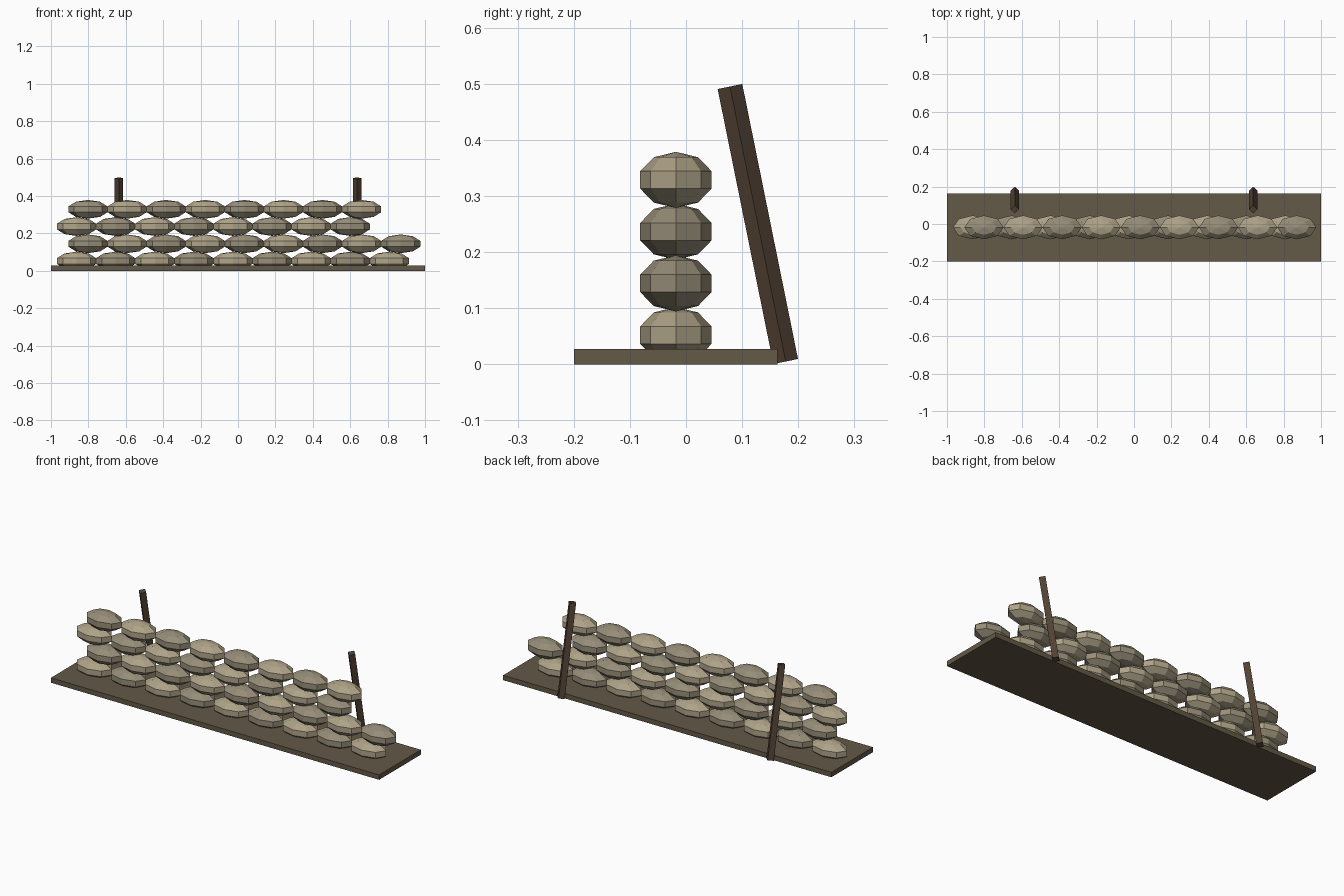
import bpy
import math

if "Cube" in bpy.data.objects:
    bpy.data.objects.remove(bpy.data.objects["Cube"])


def material(name, rgb):
    m = bpy.data.materials.new(name)
    m.diffuse_color = (*rgb, 1)
    m.use_nodes = True
    m.node_tree.nodes["Principled BSDF"].inputs["Base Color"].default_value = m.diffuse_color
    return m


earth = material("earth_brown", (0.125, 0.10, 0.062))
wood = material("dark_wood", (0.085, 0.055, 0.035))
canvas = [material("light_canvas", (0.43, 0.37, 0.25)),
          material("dark_canvas", (0.31, 0.27, 0.19))]


def finish(name, mat):
    ob = bpy.context.object
    ob.name = name
    ob.data.materials.append(mat)
    return ob


# Ground slab
bpy.ops.mesh.primitive_cube_add(size=1, location=(0, -0.0185, 0.0135))
finish("ground_slab", earth).scale = (2, 0.363, 0.027)

# Staggered courses of sandbags: (first centre x, number of bags)
PITCH = 0.209
courses = [(-0.863, 9), (-0.802, 9), (-0.863, 8), (-0.802, 8)]
for row, (start, count) in enumerate(courses):
    for i in range(count):
        bpy.ops.mesh.primitive_uv_sphere_add(
            segments=8, ring_count=5, radius=1,
            location=(start + i * PITCH, -0.018, 0.052 + row * 0.0922))
        bag = finish(f"sandbag_{row + 1}_{i + 1}", canvas[(i + (row % 2)) % 2])
        bag.scale = (0.11, 0.067, 0.05)
        if row % 2:
            bag.data.materials[0] = canvas[(i + 1) % 2]

# Leaning rear stakes with a diamond section
for side, x in (("left", -0.637), ("right", 0.637)):
    bpy.ops.mesh.primitive_cylinder_add(
        vertices=4, radius=0.0224, depth=0.5,
        location=(x, 0.128, 0.25), rotation=(0.2, 0, 0))
    finish(f"{side}_stake", wood)
